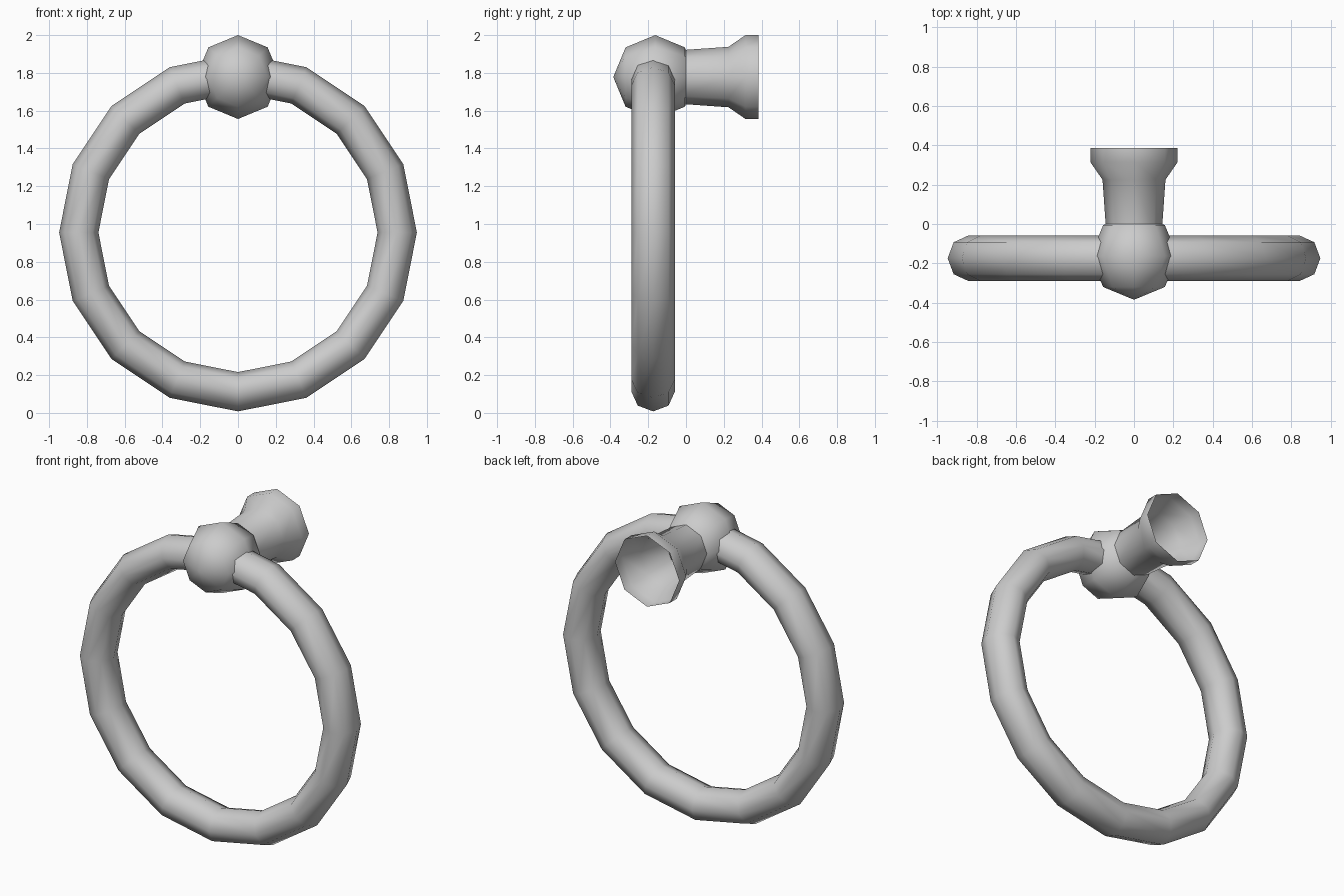
import bpy, bmesh
from math import sin, cos, tau
from mathutils import Matrix

if "Cube" in bpy.data.objects:
    bpy.data.objects.remove(bpy.data.objects["Cube"])


def finish(name, bm):
    bmesh.ops.recalc_face_normals(bm, faces=bm.faces)
    for f in bm.faces:
        f.smooth = True
    me = bpy.data.meshes.new(name)
    bm.to_mesh(me)
    bm.free()
    ob = bpy.data.objects.new(name, me)
    bpy.context.collection.objects.link(ob)
    return ob


def loft(bm, loops, closed=False):
    """Bridge successive vertex loops with quads."""
    n = len(loops[0])
    for i in range(len(loops) if closed else len(loops) - 1):
        a, b = loops[i], loops[(i + 1) % len(loops)]
        for j in range(n):
            k = (j + 1) % n
            bm.faces.new((a[j], a[k], b[k], b[j]))


# hanging ring: 16 segments, slightly oval 8-sided section
bm = bmesh.new()
loops = []
for i in range(16):
    a = tau * i / 16
    loop = []
    for j in range(8):
        b = tau * j / 8
        r = 0.843 + 0.104 * cos(b)
        loop.append(bm.verts.new((r * cos(a), -0.174 + 0.115 * sin(b), 0.955 + r * sin(a))))
    loops.append(loop)
loft(bm, loops, closed=True)
finish("towel_ring", bm)

# ball holding the ring, poles along the post axis
bm = bmesh.new()
bmesh.ops.create_uvsphere(bm, u_segments=8, v_segments=4, radius=0.222,
                          matrix=Matrix.Translation((0, -0.163, 1.778)) @ Matrix.Rotation(tau / 4, 4, 'X'))
finish("ball", bm)

# wall post: open flared tube, (y, radius) profile
bm = bmesh.new()
profile = [(-0.03, 0.142), (0.225, 0.16), (0.315, 0.222), (0.385, 0.222)]
loft(bm, [[bm.verts.new((r * cos(tau * j / 8), y, 1.778 + r * sin(tau * j / 8))) for j in range(8)]
          for y, r in profile])
finish("wall_post", bm)
